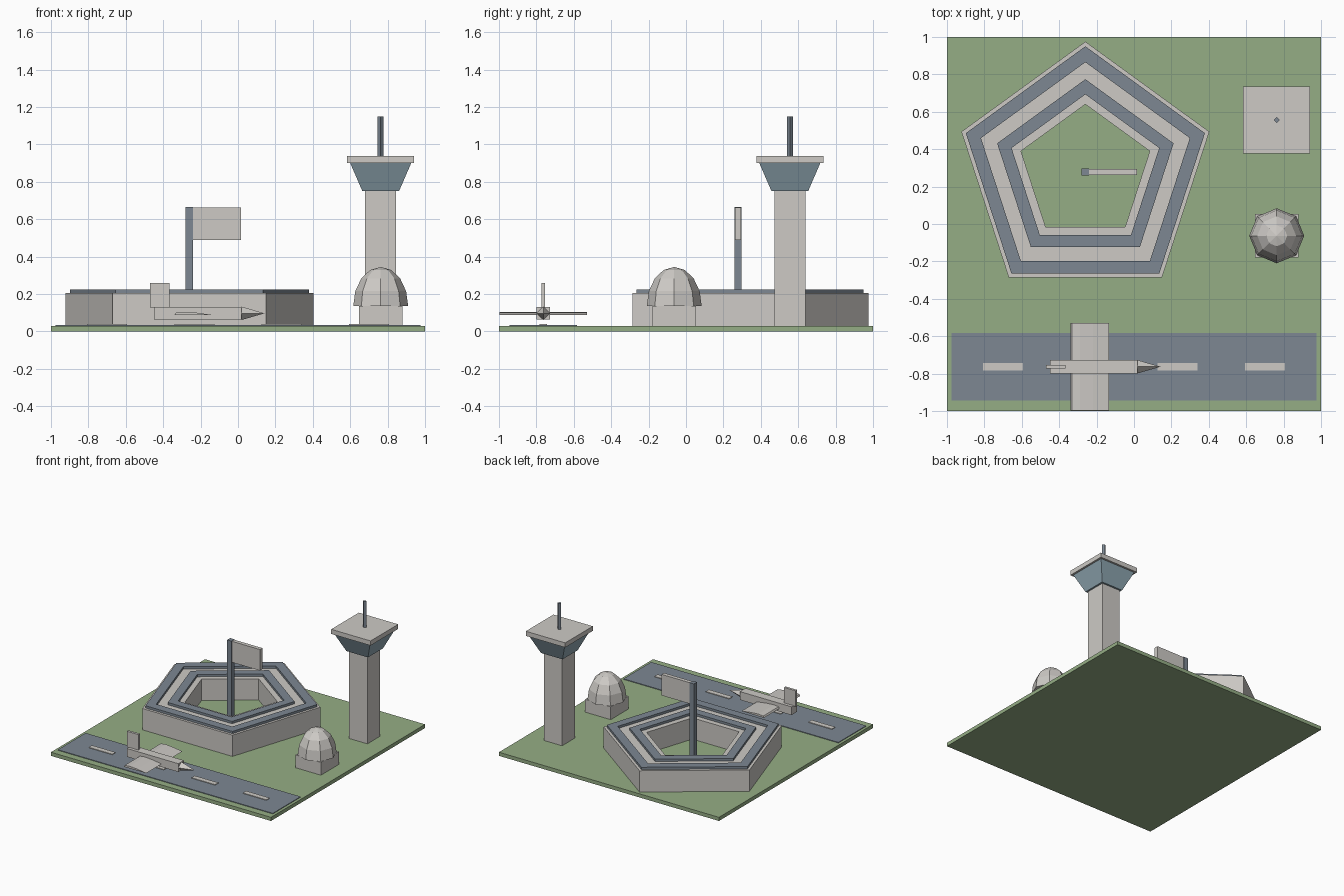
import bpy, bmesh
from math import cos, sin, pi, sqrt
from mathutils import Matrix, Vector

cube = bpy.data.objects.get("Cube")
if cube:
    bpy.data.objects.remove(cube, do_unlink=True)


def material(name, rgb):
    m = bpy.data.materials.new(name)
    m.use_nodes = True
    m.diffuse_color = (*rgb, 1)
    bsdf = m.node_tree.nodes["Principled BSDF"]
    bsdf.inputs["Base Color"].default_value = (*rgb, 1)
    bsdf.inputs["Roughness"].default_value = 0.8
    return m


GRASS = material("grass green", (0.30, 0.42, 0.235))
STONE = material("pale stone", (0.61, 0.59, 0.56))
SLATE = material("slate blue", (0.205, 0.245, 0.29))
GLASS = material("window blue", (0.28, 0.39, 0.45))


def finish(name, bm, mat):
    bmesh.ops.recalc_face_normals(bm, faces=bm.faces[:])
    mesh = bpy.data.meshes.new(name)
    bm.to_mesh(mesh)
    bm.free()
    mesh.materials.append(mat)
    obj = bpy.data.objects.new(name, mesh)
    bpy.context.collection.objects.link(obj)
    return obj


def box(name, mat, x, y, z):
    """Box from (low, high) ranges."""
    bm = bmesh.new()
    size = [b - a for a, b in (x, y, z)]
    mid = [(a + b) / 2 for a, b in (x, y, z)]
    bmesh.ops.create_cube(bm, size=1, matrix=Matrix.Translation(mid) @ Matrix.Diagonal((*size, 1)))
    return finish(name, bm, mat)


def around(mid, half):
    return (mid - half, mid + half)


def lathe(name, mat, centre, sides, profile, turn=0, closed=False):
    """Revolve (radius, z) points with a few flat sides; closed joins last to first."""
    bm = bmesh.new()
    rings = []
    for r, z in profile:
        if r == 0:
            rings.append([bm.verts.new((*centre, z))] * sides)
            continue
        angles = [turn + 2 * pi * i / sides for i in range(sides)]
        rings.append([bm.verts.new((centre[0] + r * cos(a), centre[1] + r * sin(a), z)) for a in angles])
    pairs = list(zip(rings, rings[1:]))
    if closed:
        pairs.append((rings[-1], rings[0]))
    for low, high in pairs:
        for i in range(sides):
            j = (i + 1) % sides
            bm.faces.new(dict.fromkeys((low[i], low[j], high[j], high[i])))
    if not closed:
        for ring, (r, z) in ((rings[0], profile[0]), (rings[-1], profile[-1])):
            if r:
                bm.faces.new(ring)
    return finish(name, bm, mat)


# Ground and runway
GROUND = 0.03
RUNWAY_Y = -0.763
box("ground", GRASS, (-1, 1), (-1, 1), (0, GROUND))
box("runway", SLATE, around(0, 0.977), around(RUNWAY_Y, 0.18), (GROUND, 0.035))
for i in range(4):
    box(f"runway_dash_{i + 1}", STONE, around((i - 1.5) * 0.467, 0.107),
        around(RUNWAY_Y, 0.021), (0.035, 0.04))

# Five-sided building with courtyard and raised roof rings
COURT = (-0.26, 0.278)


def pentagon_ring(name, mat, outer, inner, low, high):
    lathe(name, mat, COURT, 5, [(outer, low), (outer, high), (inner, high), (inner, low)],
          turn=pi / 2, closed=True)


pentagon_ring("pentagon_building", STONE, 0.697, 0.362, GROUND, 0.205)
pentagon_ring("outer_roof_ring", SLATE, 0.672, 0.587, 0.205, 0.224)
pentagon_ring("inner_roof_ring", SLATE, 0.496, 0.415, 0.205, 0.224)

# Flag in the courtyard
box("flag_pole", SLATE, around(COURT[0], 0.02), around(COURT[1], 0.02), (GROUND, 0.665))
box("flag", STONE, (-0.24, 0.016), around(COURT[1], 0.016), (0.49, 0.663))

# Control tower
TOWER = (0.763, 0.555)
box("tower_shaft", STONE, around(TOWER[0], 0.083), around(TOWER[1], 0.083), (GROUND, 0.75))
lathe("tower_cab", GLASS, TOWER, 4, [(0.098 * sqrt(2), 0.75), (0.163 * sqrt(2), 0.9)], turn=pi / 4)
box("tower_roof", STONE, around(TOWER[0], 0.179), around(TOWER[1], 0.179), (0.9, 0.938))
lathe("tower_antenna", SLATE, TOWER, 4, [(0.016, 0.938), (0.016, 1.15)])

# Domed hut
HUT = (0.763, -0.063)
box("hut_base", STONE, around(HUT[0], 0.116), around(HUT[1], 0.116), (GROUND, 0.135))
arc = [(0.147 * cos(i * pi / 8), 0.135 + 0.21 * sin(i * pi / 8)) for i in range(4)]
lathe("hut_dome", STONE, HUT, 8, arc + [(0, 0.345)])

# Aeroplane
BODY_Z = 0.097
box("plane_body", STONE, (-0.45, 0.018), around(RUNWAY_Y, 0.036), around(BODY_Z, 0.034))
nose = lathe("plane_nose", STONE, (0, 0), 4, [(0.036, 0), (0, 0.124)])
nose.data.transform(Matrix.Translation((0.018, RUNWAY_Y, BODY_Z)) @ Matrix.Rotation(pi / 2, 4, "Y"))
box("plane_tail_fin", STONE, (-0.47, -0.365), around(RUNWAY_Y, 0.01), (0.128, 0.258))

# Wing: thin tapered section drawn across the full span
section = [(-0.34, 0.087), (-0.332, 0.1), (-0.29, 0.105), (-0.22, 0.1), (-0.135, 0.088)]
bm = bmesh.new()
tip = bm.faces.new([bm.verts.new((x, RUNWAY_Y - 0.235, z)) for x, z in section])
span = bmesh.ops.extrude_face_region(bm, geom=[tip], use_keep_orig=True)
bmesh.ops.translate(bm, vec=Vector((0, 0.47, 0)),
                    verts=[g for g in span["geom"] if isinstance(g, bmesh.types.BMVert)])
finish("plane_wing", bm, STONE)
